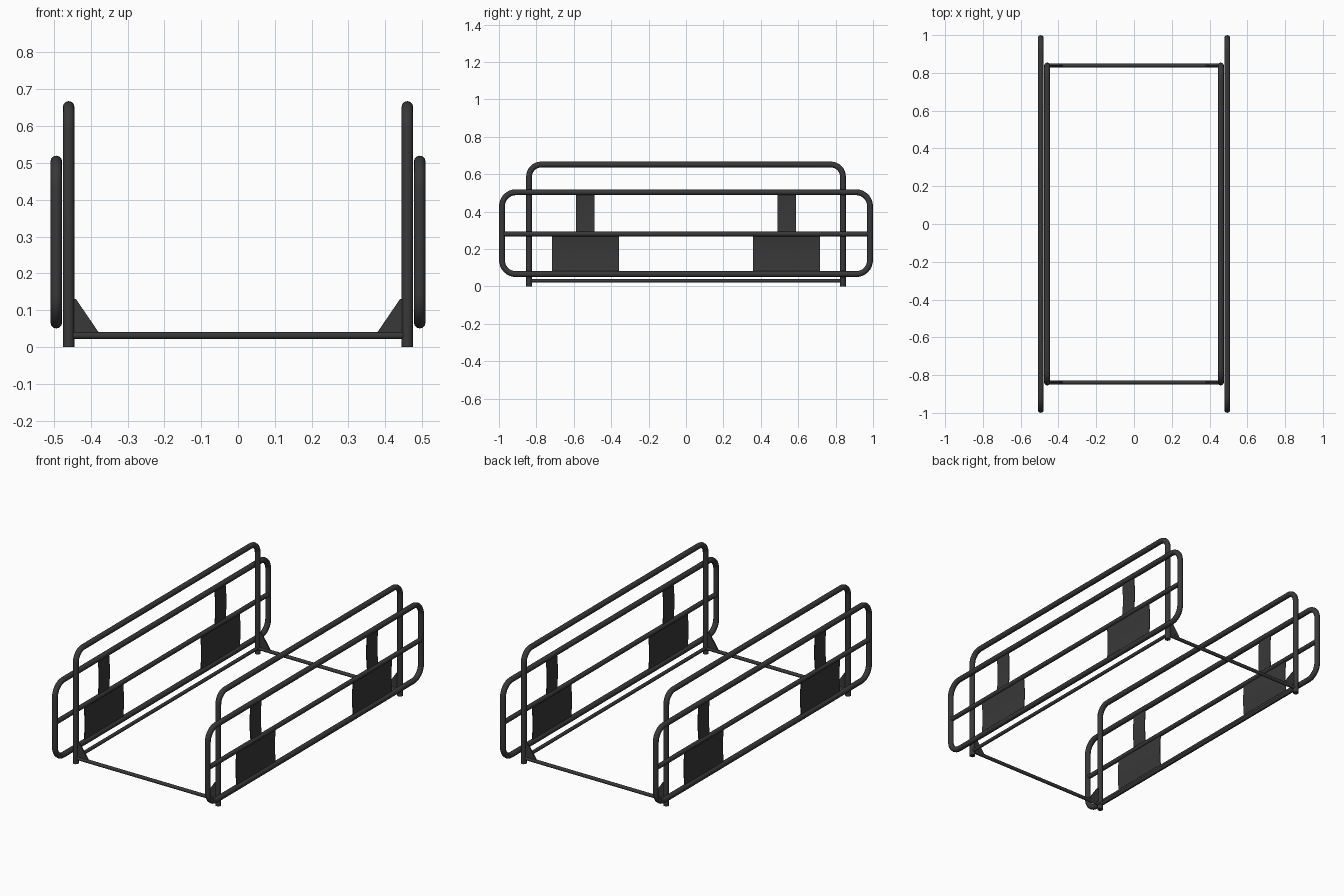
import bpy, bmesh, math
from mathutils import Vector

if "Cube" in bpy.data.objects:
    bpy.data.objects.remove(bpy.data.objects["Cube"])

steel = bpy.data.materials.new("dark_steel")
steel.diffuse_color = (0.04, 0.04, 0.04, 1)
steel.use_nodes = True
steel.node_tree.nodes["Principled BSDF"].inputs["Base Color"].default_value = steel.diffuse_color


def finish(obj):
    bpy.ops.object.select_all(action='DESELECT')
    obj.select_set(True)
    bpy.context.view_layer.objects.active = obj
    if obj.type == 'CURVE':
        bpy.ops.object.convert(target='MESH')
        obj = bpy.context.object
    obj.data.materials.clear()
    obj.data.materials.append(steel)
    bpy.ops.object.shade_smooth_by_angle(angle=math.radians(40))


def fillet(pts, r, closed, steps=8):
    """Round the right-angled corners of a path."""
    out = []
    n = len(pts)
    for i, p in enumerate(pts):
        p = Vector(p)
        if not closed and i in (0, n - 1):
            out.append(p)
            continue
        a = (Vector(pts[i - 1]) - p).normalized()
        b = (Vector(pts[(i + 1) % n]) - p).normalized()
        for k in range(steps + 1):
            t = k / steps * math.pi / 2
            out.append(p + a * r * (1 - math.sin(t)) + b * r * (1 - math.cos(t)))
    return out


def tube(name, pts, radius, corner=0, closed=False):
    path = fillet(pts, corner, closed) if corner else [Vector(p) for p in pts]
    cu = bpy.data.curves.new(name, 'CURVE')
    cu.dimensions = '3D'
    cu.bevel_depth = radius
    cu.bevel_resolution = 4
    cu.use_fill_caps = True
    sp = cu.splines.new('POLY')
    sp.points.add(len(path) - 1)
    for q, p in zip(sp.points, path):
        q.co = (*p, 1)
    sp.use_cyclic_u = closed
    obj = bpy.data.objects.new(name, cu)
    bpy.context.collection.objects.link(obj)
    finish(obj)


def prism(name, profile, y0, y1):
    """Extrude an (x, z) outline along y."""
    bm = bmesh.new()
    f = bm.faces.new([bm.verts.new((x, y0, z)) for x, z in profile])
    ext = bmesh.ops.extrude_face_region(bm, geom=[f])
    bmesh.ops.translate(bm, vec=(0, y1 - y0, 0),
                        verts=[v for v in ext['geom'] if isinstance(v, bmesh.types.BMVert)])
    bmesh.ops.recalc_face_normals(bm, faces=bm.faces)
    me = bpy.data.meshes.new(name)
    bm.to_mesh(me)
    bm.free()
    obj = bpy.data.objects.new(name, me)
    bpy.context.collection.objects.link(obj)
    finish(obj)


def bowed_plate(name, x, s, y0, y1, z0, z1, bow=0.006, thick=0.004, steps=8):
    """Thin sheet between two rails, bowed slightly inward."""
    mid = [(x - s * bow * math.sin(math.pi * k / steps), z0 + (z1 - z0) * k / steps)
           for k in range(steps + 1)]
    h = thick / 2
    prism(name, [(a - h, z) for a, z in mid] + [(a + h, z) for a, z in reversed(mid)], y0, y1)


XI, XO, YI, YO = 0.46, 0.4935, 0.839, 0.984
for s, side in ((-1, "left"), (1, "right")):
    xi, xo = s * XI, s * XO
    # inner hoop with its low rail
    tube(side + "_inner_hoop", [(xi, -YI, 0), (xi, -YI, 0.652), (xi, YI, 0.652), (xi, YI, 0)],
         0.0157, 0.065)
    tube(side + "_low_rail", [(xi, -YI, 0.031), (xi, YI, 0.031)], 0.01)
    # outer guard loop with its middle rail
    tube(side + "_outer_loop", [(xo, -YO, 0.066), (xo, YO, 0.066), (xo, YO, 0.504), (xo, -YO, 0.504)],
         0.0157, 0.075, True)
    tube(side + "_middle_rail", [(xo, -YO, 0.281), (xo, YO, 0.281)], 0.0135)
    for e, end in ((-1, "front"), (1, "rear")):
        tag = f"{side}_{end}"
        # infill plates
        yl, yh = sorted((e * 0.358, e * 0.717))
        bowed_plate(tag + "_wide_plate", xo, s, yl, yh, 0.07, 0.278)
        yl, yh = sorted((e * 0.488, e * 0.587))
        bowed_plate(tag + "_narrow_plate", xo, s, yl, yh, 0.284, 0.5)
        # corner gusset
        prism(tag + "_gusset", [(s * 0.45, 0.03), (s * 0.372, 0.03), (s * 0.38, 0.042),
                                (s * 0.44, 0.13), (s * 0.45, 0.13)],
              e * YI - 0.004, e * YI + 0.004)

# cross bars
for e, end in ((-1, "front"), (1, "rear")):
    tube(end + "_cross_bar", [(-XI, e * YI, 0.031), (XI, e * YI, 0.031)], 0.01)
